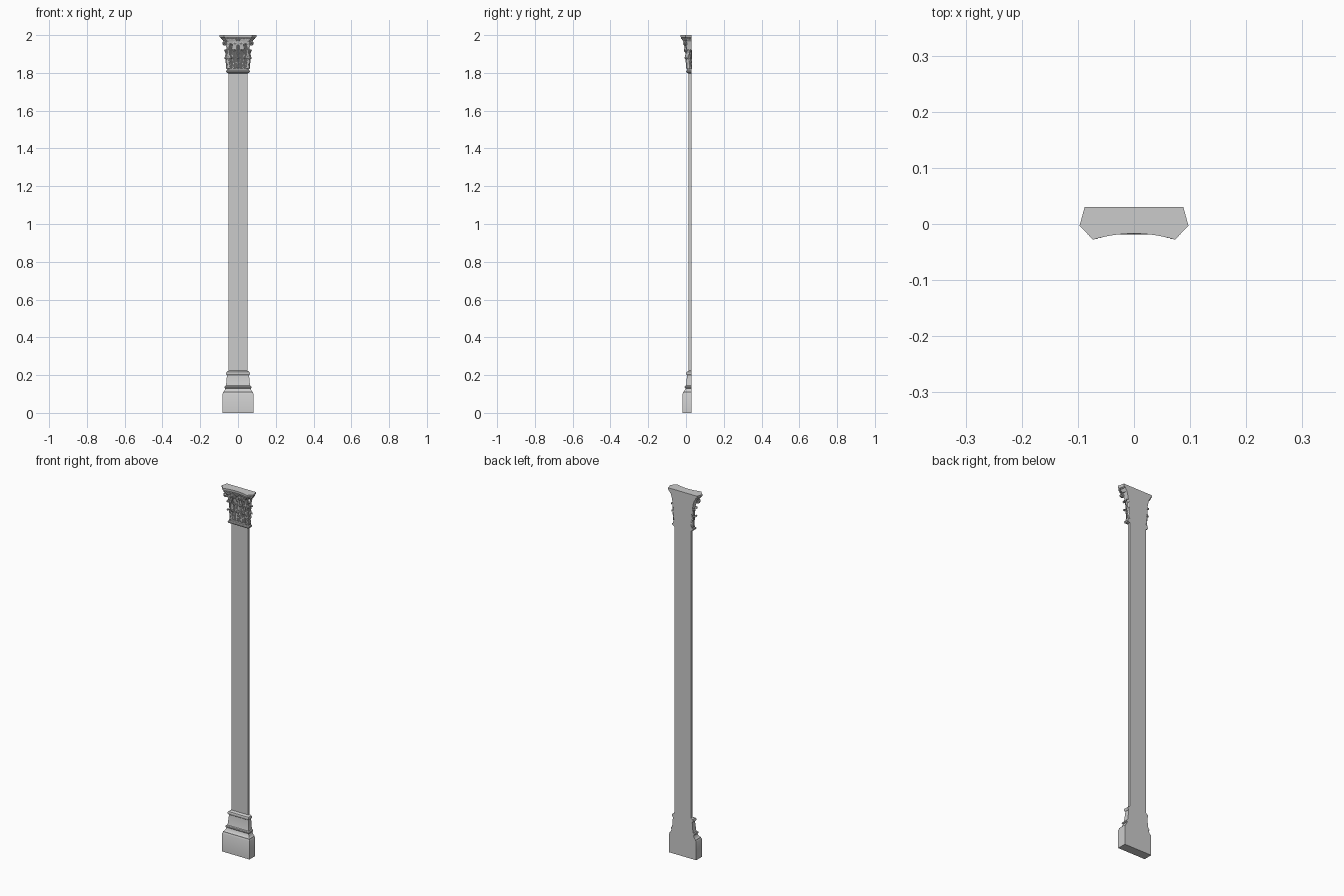
import bpy, bmesh
from math import sin, cos, pi, sqrt, radians
from mathutils import Vector

if "Cube" in bpy.data.objects:
    bpy.data.objects.remove(bpy.data.objects["Cube"])

BACK, FRONT, HALF = 0.03, 0.014, 0.05   # wall plane, shaft front, shaft half width


def finish(name, bm, angle=35):
    bmesh.ops.recalc_face_normals(bm, faces=bm.faces)
    mesh = bpy.data.meshes.new(name)
    bm.to_mesh(mesh)
    bm.free()
    mesh.shade_smooth()
    mesh.set_sharp_from_angle(angle=radians(angle))
    ob = bpy.data.objects.new(name, mesh)
    bpy.context.collection.objects.link(ob)
    return ob


def loft(bm, rings):
    """Skin a list of closed rings and cap both ends."""
    loops = [[bm.verts.new(p) for p in r] for r in rings]
    n = len(loops[0])
    for a, b in zip(loops, loops[1:]):
        for i in range(n):
            j = (i + 1) % n
            bm.faces.new((a[i], a[j], b[j], b[i]))
    bm.faces.new(loops[0])
    bm.faces.new(loops[-1])


def moulding(name, profile):
    """Profile of (projection, z) run around front and sides, flat at the back."""
    bm = bmesh.new()
    loft(bm, [[(-HALF - o, BACK, z), (-HALF - o, FRONT - o, z),
               (HALF + o, FRONT - o, z), (HALF + o, BACK, z)] for o, z in profile])
    return finish(name, bm)


# Plinth, base mouldings, shaft, neck ring and capital bell
moulding("plinth", [(.033, 0), (.033, .1), (.030, .105)])
moulding("base_mouldings", [
    (.030, .105), (.030, .110), (.026, .112), (.022, .118), (.018, .127), (.017, .130),
    (.020, .132), (.0215, .136), (.020, .141), (.015, .144), (.013, .150), (.0085, .200),
    (.011, .202), (.0135, .206), (.0135, .212), (.011, .217), (.006, .219), (0, .224)])
moulding("shaft", [(0, .22), (0, 1.805)])
moulding("neck_ring", [
    (0, 1.797), (.006, 1.800), (.011, 1.802), (.0135, 1.807), (.0125, 1.812),
    (.008, 1.815), (.009, 1.818), (.008, 1.822), (.004, 1.824)])
moulding("capital_bell", [
    (.004, 1.82), (.005, 1.88), (.009, 1.92), (.015, 1.95), (.022, 1.974)])


# Abacus: concave front, clipped corners, stepped edge
def abacus_outline(s, z):
    pts = [(-.088, .03), (-.097, -.003)]
    for i in range(17):
        x = -.073 + .146 * i / 16
        pts.append((x, -.017 - .011 * (x / .073) ** 2))
    pts += [(.097, -.003), (.088, .03)]
    return [(x * s, BACK + (y - BACK) * s, z) for x, y in pts]


bm = bmesh.new()
loft(bm, [abacus_outline(s, z) for s, z in (
    (.78, 1.966), (.82, 1.972), (.87, 1.976), (.89, 1.979), (.89, 1.984),
    (.95, 1.986), (.985, 1.989), (1, 1.991), (1, 2.0))])
finish("abacus", bm)

# Row of small eggs beneath the abacus lip
bm = bmesh.new()
ring = [Vector(p) for p in abacus_outline(.925, 1.983)]
spots = ring[2:19]
for a, b in ((ring[1], ring[2]), (ring[18], ring[19])):
    spots += [a.lerp(b, t) for t in (.25, .5, .75)]
for a, b in ((ring[0], ring[1]), (ring[19], ring[20])):
    spots += [a.lerp(b, t) for t in (.25, .5, .75)]
for p in spots:
    made = bmesh.ops.create_uvsphere(bm, u_segments=10, v_segments=6, radius=.0034)
    for v in made["verts"]:
        v.co.z *= 1.35
        v.co += p
finish("abacus_eggs", bm, 60)


# Acanthus leaves
def leaf(name, x, y, z, normal, width, height, curl):
    n = Vector((normal[0], normal[1], 0)).normalized()
    side = Vector((-n.y, n.x, 0))
    base = Vector((x, y, z))
    rows, cols = 28, 14
    bm = bmesh.new()
    grid = []
    for i in range(rows + 1):
        v = i / rows
        if v < .65:
            k = v / .65
            d, h = .001 + .006 * k * k, (height - curl) * k
        else:
            a = (v - .65) / .35 * 1.15 * pi
            d, h = .007 + curl * (1 - cos(a)), height - curl + curl * sin(a)
        lobe = .74 + .26 * abs(sin(5.5 * pi * v))
        w = width * lobe * (.8 + .25 * sin(pi * v)) * sqrt(max(.06, 1 - v ** 4))
        row = []
        for j in range(cols + 1):
            u = 2 * j / cols - 1
            rib = .0013 * cos(u * 4 * pi) - .0035 * u * u
            p = base + n * (d + rib) + side * (w * u) + Vector((0, 0, h - .004 * abs(u)))
            p.y = min(p.y, BACK)
            row.append(bm.verts.new(p))
        grid.append(row)
    for a, b in zip(grid, grid[1:]):
        for j in range(cols):
            bm.faces.new((a[j], a[j + 1], b[j + 1], b[j]))
    ob = finish(name, bm, 50)
    thick = ob.modifiers.new("thickness", "SOLIDIFY")
    thick.thickness = .0014
    thick.offset = 0


Z0 = 1.824
front = FRONT - .004
for x in (-.034, 0, .034):
    leaf("lower_leaf", x, front, Z0, (0, -1), .0165, .060, .0048)
leaf("middle_leaf", 0, front - .004, Z0 + .03, (0, -1), .012, .094, .004)
for s in (-1, 1):
    edge = s * (HALF + .004)
    leaf("lower_corner_leaf", edge, front, Z0, (s, -1), .012, .056, .0045)
    leaf("lower_side_leaf", edge, .024, Z0, (s, 0), .009, .060, .0048)
    leaf("upper_leaf", s * .019, front - .002, Z0, (0, -1), .018, .100, .0055)
    leaf("upper_corner_leaf", edge, front, Z0, (s, -1), .018, .102, .0055)
    leaf("upper_side_leaf", edge, .026, Z0, (s, 0), .010, .100, .005)
    leaf("calyx_leaf", s * .040, front - .005, Z0 + .05, (0, -1), .012, .082, .004)


# Volutes: ribbon stalks ending in a spiral
def volute(name, centre, direction, radius, stalk, half_width):
    d = Vector((direction[0], direction[1], 0)).normalized()
    across = Vector((-d.y, d.x, 0))
    up = Vector((0, 0, 1))
    path = [(-radius - .35 * stalk * k * k, -stalk * k) for k in (1, .75, .5, .25)]
    steps = 44
    for i in range(steps + 1):
        t = 4.6 * pi * i / steps
        r = radius * (1 - .85 * i / steps)
        path.append((r * cos(pi - t), r * sin(pi - t)))
    pts = [Vector(centre) + d * a + up * b for a, b in path]
    rings = []
    for i, p in enumerate(pts):
        tan = (pts[min(i + 1, len(pts) - 1)] - pts[max(i - 1, 0)]).normalized()
        nrm = tan.cross(across) * radius * .1
        wide = across * half_width * (1 + .4 * i / len(pts))
        rings.append([p + nrm + wide, p + nrm - wide, p - nrm - wide, p - nrm + wide])
    bm = bmesh.new()
    loft(bm, rings)
    finish(name, bm)


for s in (-1, 1):
    volute("corner_volute", (s * .070, -.004, 1.956), (s * .8, -.6), .0135, .05, .0045)
    volute("inner_volute", (s * .017, -.005, 1.957), (-s, 0), .0095, .04, .0045)

# Central flower under the abacus
bm = bmesh.new()
for k in range(7):
    r = 0 if k == 6 else .006
    made = bmesh.ops.create_uvsphere(bm, u_segments=12, v_segments=8, radius=.0042)
    for v in made["verts"]:
        v.co += Vector((r * cos(k * pi / 3), -.0125 - (.001 if k == 6 else 0),
                        1.977 + r * sin(k * pi / 3)))
finish("central_flower", bm, 60)
